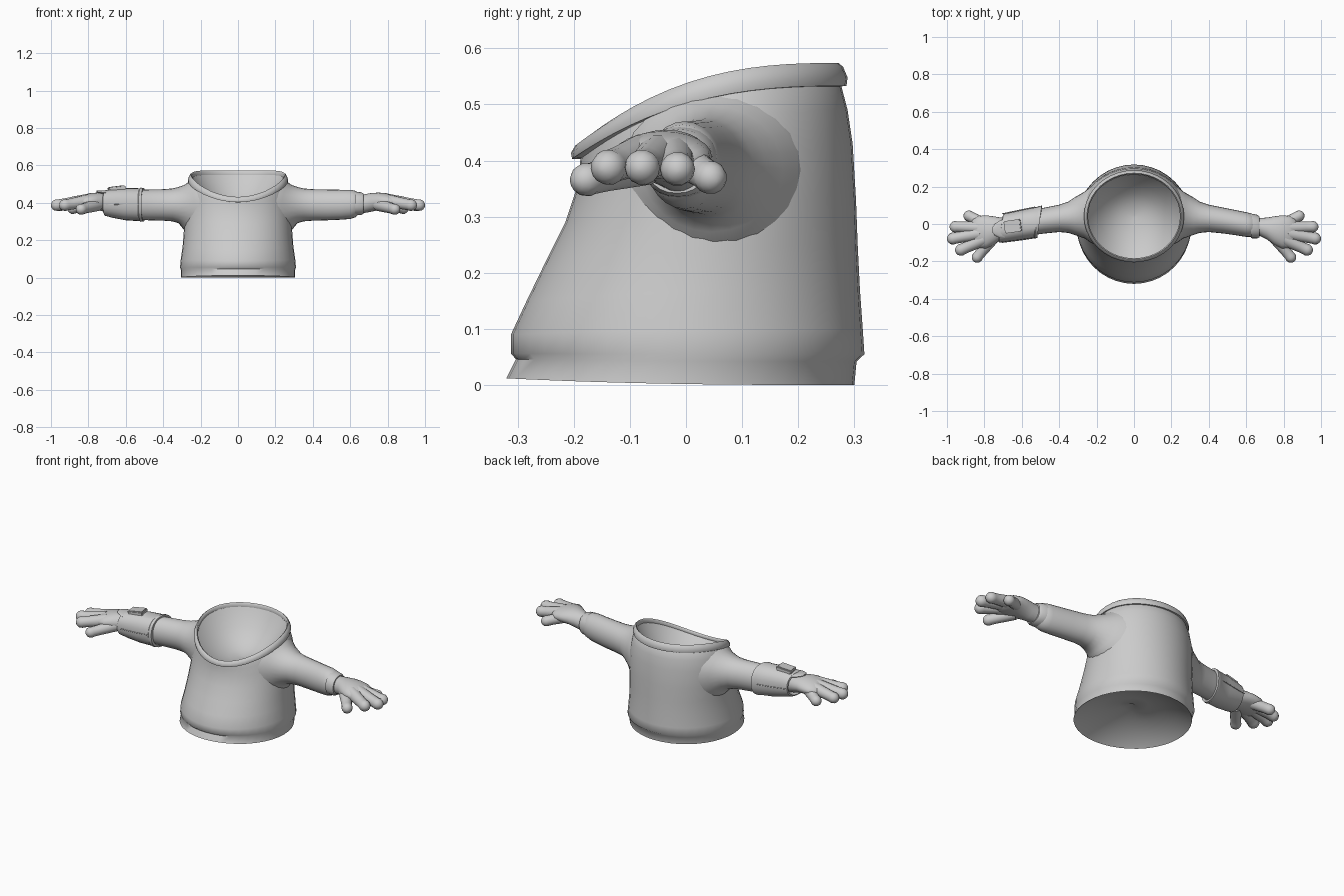
import bpy, bmesh, math
from mathutils import Vector

fabric = bpy.data.materials.new("plain_grey")
fabric.diffuse_color = (0.6, 0.6, 0.6, 1)


def finish(name, bm, angle=40):
    bmesh.ops.recalc_face_normals(bm, faces=bm.faces[:])
    me = bpy.data.meshes.new(name)
    bm.to_mesh(me)
    bm.free()
    me.materials.append(fabric)
    ob = bpy.data.objects.new(name, me)
    bpy.context.collection.objects.link(ob)
    bpy.ops.object.select_all(action='DESELECT')
    ob.select_set(True)
    bpy.context.view_layer.objects.active = ob
    bpy.ops.object.shade_smooth_by_angle(angle=math.radians(angle))
    return ob


def loft(name, rings, cap=True, closed=False, angle=40):
    """Skin a list of point rings, optionally capped or closed end to start."""
    bm = bmesh.new()
    vs = [[bm.verts.new(p) for p in r] for r in rings]
    pairs = list(zip(vs, vs[1:])) + ([(vs[-1], vs[0])] if closed else [])
    for a, b in pairs:
        n = len(a)
        for i in range(n):
            bm.faces.new((a[i], a[(i + 1) % n], b[(i + 1) % n], b[i]))
    if cap and not closed:
        bm.faces.new(vs[0])
        bm.faces.new(vs[-1])
    return finish(name, bm, angle)


def sgn_pow(v, p):
    return math.copysign(abs(v) ** p, v)


def body_ring(zf, zb, yf, yb, hw, n=40):
    """Horizontal oval whose height sweeps from front to back."""
    out = []
    for i in range(n):
        a = 2 * math.pi * i / n
        u = 0.5 - 0.5 * math.cos(a)
        out.append(Vector((hw * math.sin(a), yf + (yb - yf) * u,
                           zb - (zb - zf) * (1 - u) ** 2.6)))
    return out


def x_ring(x, y, z, ry, rz, n=24, p=1.0, slant=0.0):
    """Oval cross-section across the x axis."""
    out = []
    for i in range(n):
        a = 2 * math.pi * i / n
        c, s = sgn_pow(math.cos(a), p), sgn_pow(math.sin(a), p)
        out.append(Vector((x + slant * c, y + ry * c, z + rz * s)))
    return out


def tube(name, stations, n=14):
    """Round tube through (x, y, z, radius) stations."""
    pts = [Vector(s[:3]) for s in stations]
    rings = []
    for i, p in enumerate(pts):
        d = (pts[min(i + 1, len(pts) - 1)] - pts[max(i - 1, 0)]).normalized()
        side = d.cross(Vector((0, 0, 1))).normalized()
        up = side.cross(d)
        rings.append([p + stations[i][3] * (math.cos(2 * math.pi * k / n) * side
                      + math.sin(2 * math.pi * k / n) * up) for k in range(n)])
    return loft(name, rings, angle=80)


def box(name, size, bevel):
    bm = bmesh.new()
    bmesh.ops.create_cube(bm, size=1)
    for v in bm.verts:
        v.co = Vector([v.co[i] * size[i] for i in range(3)])
    bmesh.ops.bevel(bm, geom=bm.edges[:], offset=bevel, segments=2, affect='EDGES')
    return finish(name, bm)


def torso_x(y, z):
    """Half width of the torso wall beside the shoulder."""
    hw = 0.287 - 0.03 * max(0, (z - 0.43) / 0.11)
    return hw * math.sqrt(max(0.0, 1 - ((y - 0.05) / 0.247) ** 2))


# Torso: domed underside, hem, outer wall, then a shallow bowl inside the collar
hem = (0.012, 0.0, -0.32, 0.30, 0.306)
wall = [hem,
        (0.046, 0.042, -0.303, 0.304, 0.306), (0.056, 0.055, -0.312, 0.318, 0.31),
        (0.09, 0.10, -0.312, 0.315, 0.306), (0.15, 0.17, -0.284, 0.31, 0.296),
        (0.22, 0.25, -0.25, 0.306, 0.29), (0.29, 0.33, -0.215, 0.303, 0.288),
        (0.35, 0.43, -0.195, 0.297, 0.283), (0.385, 0.49, -0.19, 0.288, 0.273),
        (0.405, 0.54, -0.188, 0.275, 0.257)]
rings = []
for t in (0.03, 0.25, 0.5, 0.75, 0.9, 0.97):
    rings.append([Vector((p.x * t, p.y * t, p.z + 0.09 * (1 - t ** 2.5)))
                  for p in body_ring(*hem)])
rings += [body_ring(*w) for w in wall]
rim = body_ring(0.415, 0.55, -0.187, 0.265, 0.247)
for t in (1, 0.97, 0.9, 0.75, 0.55, 0.3, 0.03):
    rings.append([Vector((p.x * t, 0.04 + (p.y - 0.04) * t,
                          0.36 + (p.z - 0.36) * t ** 2.2)) for p in rim])
loft("torso", rings, angle=60)

# Collar: thin rolled band following the sloping neckline
section = [(0.002, -0.042), (0.016, -0.041), (0.018, -0.026), (0.010, -0.007),
           (0.002, 0.0), (-0.004, -0.006), (-0.004, -0.03)]
loft("collar", [body_ring(0.432 + dz * 0.7, 0.574 + dz, -0.187 - dr, 0.27 + dr, 0.25 + dr)
                for dr, dz in section], closed=True, angle=60)

# Sleeves, hands and fingers, mirrored left and right
# shoulder: lift off the torso wall, then y, z, ry, rz
shoulder = [(-0.012, 0.05, 0.382, 0.165, 0.138), (0.003, 0.05, 0.383, 0.15, 0.126),
            (0.016, 0.047, 0.385, 0.126, 0.112)]
sleeve = [(0.318, 0.042, 0.388, 0.10, 0.097),
          (0.35, 0.036, 0.389, 0.084, 0.088), (0.40, 0.03, 0.389, 0.073, 0.084),
          (0.48, 0.018, 0.389, 0.069, 0.082), (0.55, 0.006, 0.39, 0.067, 0.08),
          (0.60, -0.003, 0.392, 0.066, 0.078), (0.63, -0.006, 0.394, 0.062, 0.07),
          (0.645, -0.008, 0.395, 0.05, 0.055)]
palm = [(0.62, -0.008, 0.395, 0.042, 0.046), (0.67, -0.015, 0.395, 0.047, 0.05),
        (0.71, -0.024, 0.402, 0.058, 0.05), (0.75, -0.035, 0.408, 0.076, 0.047),
        (0.79, -0.042, 0.408, 0.088, 0.044), (0.83, -0.043, 0.405, 0.086, 0.038),
        (0.86, -0.044, 0.402, 0.072, 0.029), (0.875, -0.044, 0.40, 0.045, 0.015)]
# digit: base point, tip centre, radius
digits = {"little_finger": ((0.78, -0.01, 0.405), (0.882, 0.043, 0.37), 0.030),
          "ring_finger": ((0.82, -0.02, 0.408), (0.955, -0.015, 0.385), 0.031),
          "middle_finger": ((0.82, -0.05, 0.41), (0.968, -0.078, 0.388), 0.032),
          "index_finger": ((0.80, -0.08, 0.41), (0.925, -0.138, 0.388), 0.032),
          "thumb": ((0.75, -0.07, 0.39), (0.838, -0.177, 0.366), 0.030)}
for side, s in (("right", 1), ("left", -1)):
    arm = []
    for lift, *r in shoulder:
        arm.append([Vector((s * (torso_x(p.y, p.z) + lift), p.y, p.z))
                    for p in x_ring(0, *r)])
    arm += [x_ring(s * x, *r) for x, *r in sleeve]
    loft(side + "_sleeve", arm, cap=False, angle=60)
    loft(side + "_palm", [x_ring(s * x, *r) for x, *r in palm], angle=70)
    for name, (a, b, r) in digits.items():
        a, b = Vector((s * a[0], a[1], a[2])), Vector((s * b[0], b[1], b[2]))
        d = (b - a).normalized()
        st = [(*a, r * 1.12), (*a.lerp(b, 0.4), r * 1.03), (*a.lerp(b, 0.7), r * 0.95)]
        for deg in (-20, 0, 30, 55, 75, 87):
            q = math.radians(deg)
            st.append((*(b + d * r * math.sin(q)), r * math.cos(q)))
        tube(side + "_" + name, st)

# Glove cuff on the plain arm
cuff = [(0.625, -0.01, 0.395, 0.05, 0.05), (0.625, -0.01, 0.397, 0.066, 0.064),
        (0.66, -0.014, 0.396, 0.063, 0.06), (0.672, -0.016, 0.396, 0.055, 0.054),
        (0.672, -0.016, 0.396, 0.04, 0.04)]
loft("glove_cuff", [x_ring(*c, p=0.9) for c in cuff], cap=False)

# Gauntlet on the other arm, with lip, seam strips, raised pad and wrist tongue
gaunt = [(-0.505, 0.012, 0.39, 0.07, 0.08), (-0.505, 0.012, 0.39, 0.086, 0.09),
         (-0.520, 0.009, 0.39, 0.087, 0.091), (-0.524, 0.009, 0.39, 0.084, 0.088),
         (-0.60, -0.004, 0.393, 0.082, 0.086), (-0.67, -0.016, 0.397, 0.079, 0.077),
         (-0.71, -0.023, 0.399, 0.077, 0.068), (-0.713, -0.023, 0.399, 0.07, 0.06),
         (-0.68, -0.02, 0.399, 0.045, 0.045)]
loft("gauntlet", [x_ring(*g, p=0.88, slant=0.012) for g in gaunt], cap=False)
for name, k in (("front_seam", -1), ("back_seam", 1)):
    tube("gauntlet_" + name, [(-0.53, 0.008 + k * 0.083, 0.39, 0.002),
                              (-0.61, -0.006 + k * 0.081, 0.39, 0.002),
                              (-0.705, -0.022 + k * 0.077, 0.393, 0.002)], n=6)
pad = box("gauntlet_pad", (0.09, 0.066, 0.03), 0.005)
pad.location = (-0.648, -0.012, 0.474)
pad.rotation_euler = (0, math.radians(-7), math.radians(8))
tongue = [(-0.69, -0.025, 0.452, 0.052, 0.012), (-0.72, -0.028, 0.456, 0.045, 0.01),
          (-0.745, -0.03, 0.459, 0.03, 0.007), (-0.757, -0.031, 0.461, 0.012, 0.004)]
loft("wrist_tongue", [x_ring(*t, n=16) for t in tongue])
